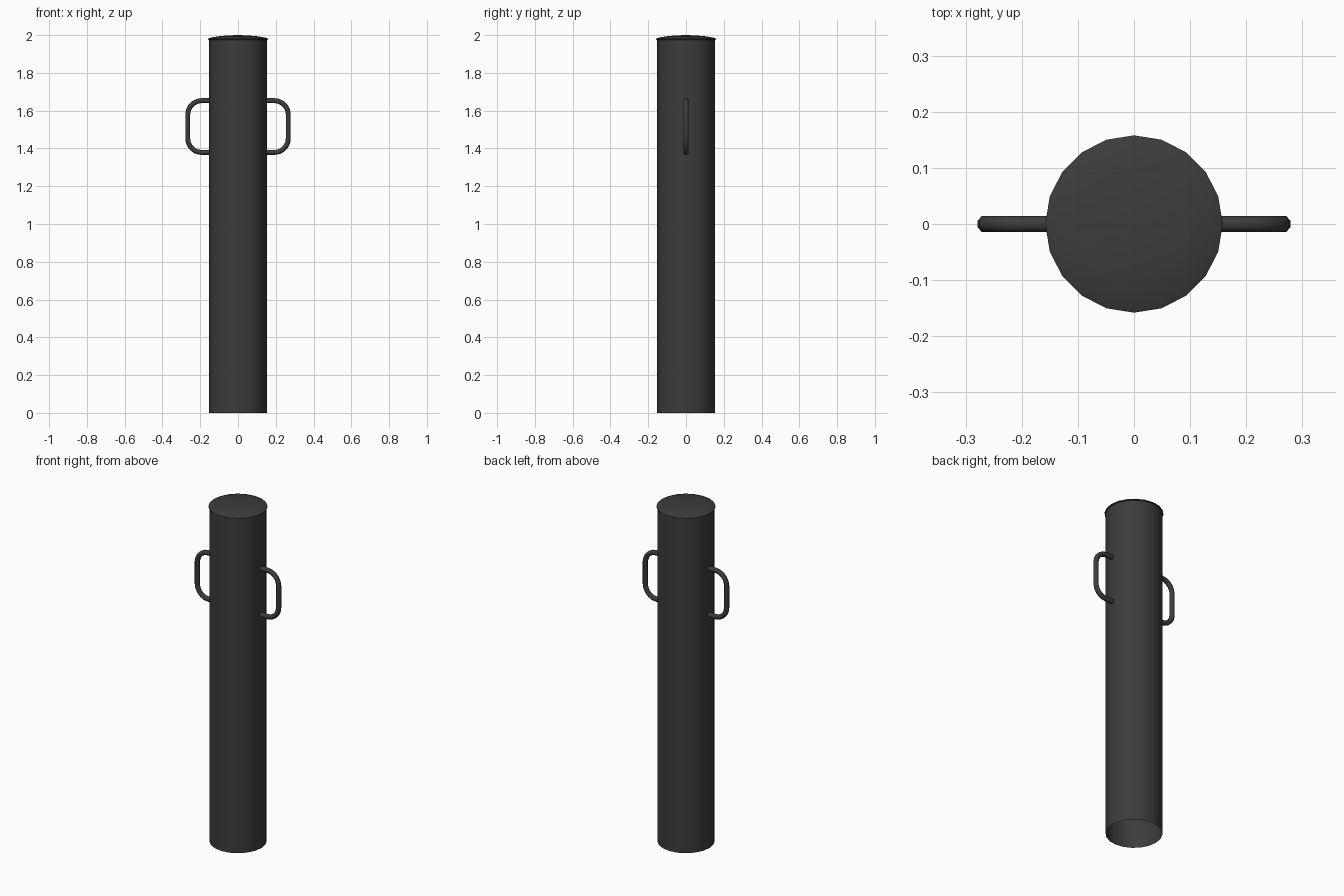
import bpy, bmesh
from math import sin, cos, pi, radians
from mathutils import Vector

if "Cube" in bpy.data.objects:
    bpy.data.objects.remove(bpy.data.objects["Cube"])

mat = bpy.data.materials.new("dark_metal")
mat.diffuse_color = (0.045, 0.045, 0.045, 1)
mat.use_nodes = True
mat.node_tree.nodes["Principled BSDF"].inputs["Base Color"].default_value = mat.diffuse_color
SIDES = 20


def finish(name, bm, angle=40):
    bmesh.ops.recalc_face_normals(bm, faces=bm.faces)
    me = bpy.data.meshes.new(name)
    bm.to_mesh(me)
    bm.free()
    ob = bpy.data.objects.new(name, me)
    bpy.context.collection.objects.link(ob)
    me.materials.append(mat)
    bpy.ops.object.select_all(action='DESELECT')
    ob.select_set(True)
    bpy.context.view_layer.objects.active = ob
    bpy.ops.object.shade_smooth_by_angle(angle=radians(angle))
    return ob


def skin(bm, rings):
    n = len(rings[0])
    for a, b in zip(rings, rings[1:]):
        for i in range(n):
            j = (i + 1) % n
            bm.faces.new((a[i], a[j], b[j], b[i]))


def lathe(name, profile, tip=None):
    bm = bmesh.new()
    rings = [[bm.verts.new((r * cos(2 * pi * i / SIDES), r * sin(2 * pi * i / SIDES), z))
              for i in range(SIDES)] for r, z in profile]
    skin(bm, rings)
    if tip is not None:
        t = bm.verts.new((0, 0, tip))
        for i in range(SIDES):
            bm.faces.new((rings[-1][i], rings[-1][(i + 1) % SIDES], t))
    return finish(name, bm)


# Post tube, open at the bottom
lathe("post_body", [(0.153, 0), (0.153, 1.98)])

# Shallow domed lid with a slightly overhanging rim
lathe("lid", [(0.152, 1.974), (0.158, 1.976), (0.158, 1.981), (0.147, 1.986),
              (0.10, 1.994), (0.05, 1.9985)], tip=2.0)


# Handles: octagonal tube swept along a rounded bracket path in the xz plane
def handle(name, side):
    x0, x1, z0, z1, rc, r = 0.145, 0.266, 1.379, 1.653, 0.072, 0.0142
    path = [(x0, z0, -pi / 2)]
    for cz, start in ((z0 + rc, -pi / 2), (z1 - rc, 0)):
        for k in range(6):
            a = start + k * pi / 10
            path.append((x1 - rc + rc * cos(a), cz + rc * sin(a), a))
    path.append((x0, z1, pi / 2))
    bm = bmesh.new()
    rings = []
    for x, z, a in path:
        out = Vector((cos(a), 0, sin(a)))
        ring = []
        for i in range(8):
            t = 2 * pi * (i + 0.5) / 8
            p = Vector((x, 0, z)) + out * r * cos(t) + Vector((0, r * 1.06 * sin(t), 0))
            ring.append(bm.verts.new((p.x * side, p.y, p.z)))
        rings.append(ring)
    skin(bm, rings)
    bm.faces.new(rings[0])
    bm.faces.new(rings[-1])
    finish(name, bm, 50)


handle("handle_right", 1)
handle("handle_left", -1)
